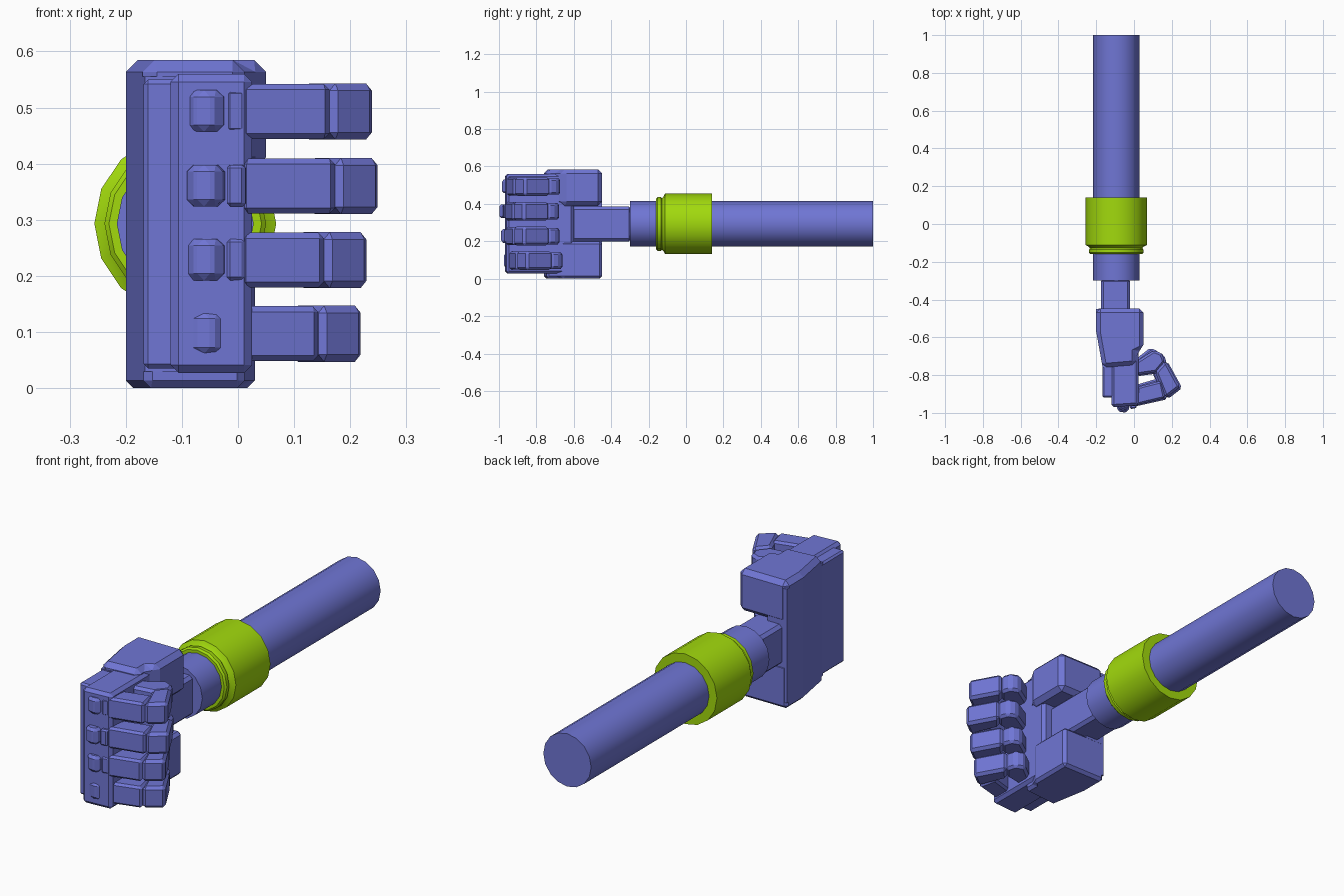
import bpy, bmesh, math

old = bpy.data.objects.get("Cube")
if old:
    bpy.data.objects.remove(old, do_unlink=True)


def material(name, rgb):
    m = bpy.data.materials.new(name)
    m.use_nodes = True
    m.diffuse_color = (*rgb, 1)
    m.node_tree.nodes["Principled BSDF"].inputs["Base Color"].default_value = (*rgb, 1)
    return m


BLUE = material("periwinkle blue", (0.16, 0.18, 0.66))
GREEN = material("lime green", (0.36, 0.70, 0.004))
AXIS_X, AXIS_Z = -0.094, 0.293


def finish(name, bm, mat):
    bmesh.ops.recalc_face_normals(bm, faces=bm.faces)
    mesh = bpy.data.meshes.new(name)
    bm.to_mesh(mesh)
    bm.free()
    mesh.materials.append(mat)
    ob = bpy.data.objects.new(name, mesh)
    bpy.context.collection.objects.link(ob)
    return ob


def prism(name, outline, z0, z1, bevel=0.0):
    """Extrude an XY outline from z0 to z1 and chamfer its edges."""
    bm = bmesh.new()
    face = bm.faces.new([bm.verts.new((x, y, z0)) for x, y in outline])
    ext = bmesh.ops.extrude_face_region(bm, geom=[face])["geom"]
    top = [v for v in ext if isinstance(v, bmesh.types.BMVert)]
    bmesh.ops.translate(bm, verts=top, vec=(0, 0, z1 - z0))
    ob = finish(name, bm, BLUE)
    if bevel:
        mod = ob.modifiers.new("chamfer", "BEVEL")
        mod.width, mod.segments = bevel, 1
        mod.limit_method, mod.angle_limit = "ANGLE", math.radians(30)
    return ob


def rect(x0, x1, y0, y1):
    return [(x0, y0), (x1, y0), (x1, y1), (x0, y1)]


def lathe(name, profile, mat, sides=16):
    """Revolve (y, radius) rings about the arm's axis."""
    bm = bmesh.new()
    rings = []
    for y, r in profile:
        rings.append([bm.verts.new((AXIS_X + r * math.cos(math.tau * i / sides), y,
                                    AXIS_Z + r * math.sin(math.tau * i / sides)))
                      for i in range(sides)])
    for a, b in zip(rings, rings[1:]):
        for i in range(sides):
            j = (i + 1) % sides
            bm.faces.new((a[i], a[j], b[j], b[i]))
    bm.faces.new(rings[0])
    bm.faces.new(rings[-1])
    ob = finish(name, bm, mat)
    bpy.ops.object.select_all(action="DESELECT")
    ob.select_set(True)
    bpy.context.view_layer.objects.active = ob
    bpy.ops.object.shade_smooth_by_angle(angle=math.radians(30))
    return ob


# Arm, cuff and wrist
lathe("arm", [(-0.3, 0.122), (1.0, 0.122)], BLUE)
lathe("cuff", [(-0.16, 0.136), (-0.152, 0.144), (-0.135, 0.144), (-0.128, 0.138),
               (-0.12, 0.146), (-0.112, 0.162), (0.14, 0.162)], GREEN)
prism("wrist", rect(-0.175, -0.02, -0.64, -0.29), 0.2, 0.385, 0.014)

# Back of the hand and the two heel blocks either side of the wrist
prism("hand_back", [(-0.2, -0.45), (-0.2, -0.57), (-0.166, -0.76),
                    (-0.1, -0.76), (-0.1, -0.45)], 0.03, 0.555)


def heel(name, side, z0, z1):
    prism(name, [(-0.2, -0.448), (side, -0.448), (side, -0.66), (0.012, -0.68),
                 (0.012, -0.745), (-0.166, -0.76), (-0.2, -0.57)], z0, z1, 0.024)


heel("upper_heel", 0.05, 0.39, 0.585)
heel("lower_heel", 0.03, 0.0, 0.2)

# Palm body and the plate behind it
prism("palm", [(-0.12, -0.97), (0.025, -0.96), (0.025, -0.6), (-0.12, -0.6)],
      0.027, 0.56, 0.014)
prism("palm_side_plate", rect(-0.168, -0.1, -0.918, -0.7), 0.035, 0.55, 0.008)

# Four curled fingers: knuckle, hinge and three segments each
FINGERS = [("index", 0.493, 0.0, 0.0, -0.986), ("middle", 0.36, 0.01, -0.006, -1.0),
           ("ring", 0.228, -0.01, -0.004, -0.99), ("little", 0.097, -0.02, 0.012, -0.976)]
PROXIMAL = [(0.005, -0.96), (0.165, -0.922), (0.145, -0.83), (0.02, -0.862)]
MIDDLE = [(0.168, -0.922), (0.245, -0.862), (0.168, -0.722), (0.112, -0.785)]
DISTAL = [(0.0, -0.735), (0.105, -0.668), (0.148, -0.685), (0.164, -0.73),
          (0.118, -0.785), (0.015, -0.8)]
for name, z, dx, dy, front in FINGERS:
    def shift(points, sx=dx):
        # Keep the root of the finger on the palm; move only the outer part
        return [(x + sx * min(1, max(0, x / 0.1)), y + dy) for x, y in points]

    prism(name + "_knuckle", [(-0.093, -0.94), (-0.09, front + 0.014), (-0.062, front),
                              (-0.03, front + 0.006), (-0.018, -0.94)],
          z - 0.036, z + 0.038, 0.012)
    prism(name + "_hinge", [(-0.02, front + 0.02), (0.012, front + 0.025),
                            (0.03, -0.88), (-0.02, -0.9)], z - 0.036, z + 0.038, 0.006)
    prism(name + "_proximal", shift(PROXIMAL), z - 0.049, z + 0.049, 0.01)
    prism(name + "_middle", shift(MIDDLE, dx), z - 0.05, z + 0.05, 0.013)
    prism(name + "_distal", shift(DISTAL), z - 0.044, z + 0.044, 0.012)
